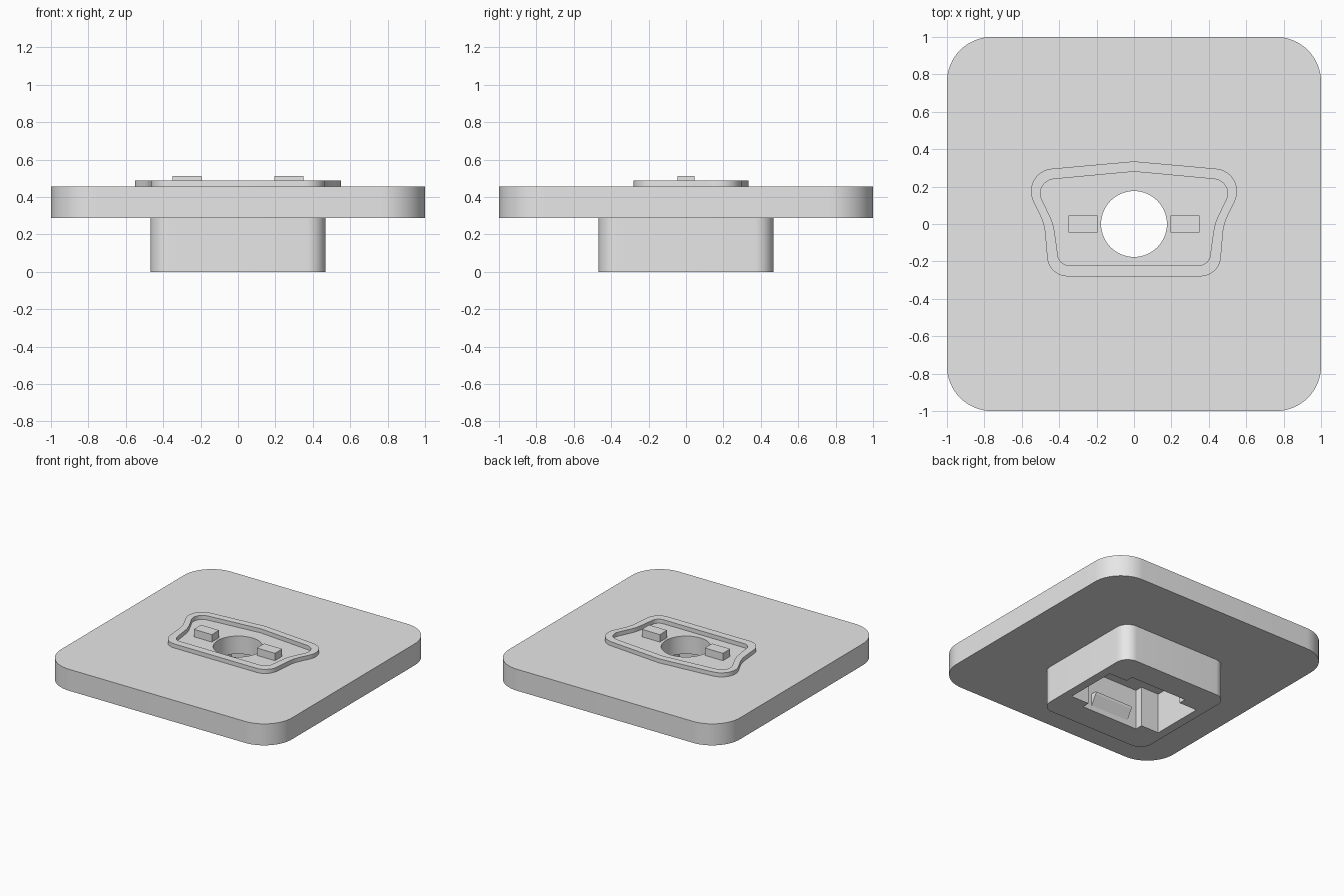
import bpy, bmesh, math
from mathutils import Vector

if "Cube" in bpy.data.objects:
    bpy.data.objects.remove(bpy.data.objects["Cube"])

grey = bpy.data.materials.new("plain_grey")
grey.diffuse_color = (0.8, 0.8, 0.8, 1)
grey.use_nodes = True
grey.node_tree.nodes["Principled BSDF"].inputs["Base Color"].default_value = grey.diffuse_color


def finish(name, bm):
    bmesh.ops.recalc_face_normals(bm, faces=bm.faces)
    me = bpy.data.meshes.new(name)
    bm.to_mesh(me)
    bm.free()
    ob = bpy.data.objects.new(name, me)
    bpy.context.collection.objects.link(ob)
    me.materials.append(grey)
    return ob


def rounded(corners, seg=10):
    """Closed outline from (x, y, tangent length) corners, each rounded by an arc."""
    out = []
    for i, (x, y, t) in enumerate(corners):
        p = Vector((x, y))
        if t == 0:
            out.append(p)
            continue
        a = (Vector(corners[i - 1][:2]) - p).normalized()
        b = (Vector(corners[(i + 1) % len(corners)][:2]) - p).normalized()
        half = a.angle(b) / 2
        c = p + (a + b).normalized() * (t / math.cos(half))
        r = t * math.tan(half)
        v0, v1 = (p + a * t - c) / r, (p + b * t - c) / r
        for k in range(seg + 1):
            f = k / seg
            ang = v0.angle(v1)
            v = (v0 * math.sin((1 - f) * ang) + v1 * math.sin(f * ang)) / math.sin(ang)
            out.append(c + v * r)
    return out


def prism(name, outline, z0, z1):
    bm = bmesh.new()
    face = bm.faces.new([bm.verts.new((x, y, z0)) for x, y in outline])
    ext = bmesh.ops.extrude_face_region(bm, geom=[face], use_keep_orig=True)
    for v in ext["geom"]:
        if isinstance(v, bmesh.types.BMVert):
            v.co.z = z1
    return finish(name, bm)


def rect(hx, hy, t=0, cx=0):
    return rounded([(cx + sx * hx, sy * hy, t) for sx, sy in ((-1, -1), (1, -1), (1, 1), (-1, 1))], 16)


def smooth(ob):
    bpy.ops.object.select_all(action='DESELECT')
    ob.select_set(True)
    bpy.context.view_layer.objects.active = ob
    bpy.ops.object.shade_smooth_by_angle(angle=math.radians(30))


def boolean(ob, other, op):
    mod = ob.modifiers.new(op, 'BOOLEAN')
    mod.object, mod.operation, mod.solver = other, op, 'EXACT'
    bpy.context.view_layer.objects.active = ob
    bpy.ops.object.modifier_apply(modifier=mod.name)
    bpy.data.objects.remove(other)


# Wide plate joined to the square socket below it
body = prism("plate_and_socket", rect(1, 1, 0.24), 0.287, 0.455)
boolean(body, prism("socket", rect(0.468, 0.468, 0.1), 0, 0.37), 'UNION')

# Socket cavity, a block with a shallower wing on each side, then the round hole
w, d, wx, wd = 0.245, 0.27, 0.4, 0.21
cross = [(-w, -d), (w, -d), (w, -wd), (wx, -wd), (wx, wd), (w, wd),
         (w, d), (-w, d), (-w, wd), (-wx, wd), (-wx, -wd), (-w, -wd)]
boolean(body, prism("cavity", cross, -0.1, 0.315), 'DIFFERENCE')
circle = [(0.176 * math.cos(a), 0.176 * math.sin(a)) for a in (k * math.tau / 64 for k in range(64))]
boolean(body, prism("hole", circle, 0.2, 0.6), 'DIFFERENCE')
smooth(body)

# Sloped catches on the front and back cavity walls
for side, name in ((-1, "front_catch"), (1, "back_catch")):
    bm = bmesh.new()
    ends = []
    for x in (-0.165, 0.165):
        ends.append([bm.verts.new((x, side * y, z)) for y, z in
                     ((d + 0.01, 0.04), (d, 0.04), (d - 0.045, 0.115), (d - 0.045, 0.135), (d + 0.01, 0.135))])
    for e in ends:
        bm.faces.new(e)
    for k in range(5):
        j = (k + 1) % 5
        bm.faces.new((ends[0][k], ends[0][j], ends[1][j], ends[1][k]))
    finish(name, bm)


# Raised rim with a pinched waist, mirrored left to right
def rim_outline(top, shoulder, waist, foot):
    right = [shoulder, waist, foot]
    left = [(-x, y, t) for x, y, t in reversed(right)]
    return rounded([(0, top, 0)] + right + left)


outer = rim_outline(0.335, (0.615, 0.28, 0.175), (0.48, 0, 0.05), (0.455, -0.28, 0.1))
inner = rim_outline(0.28, (0.54, 0.23, 0.11), (0.43, 0, 0.05), (0.4, -0.22, 0.05))
bm = bmesh.new()
loops = [[bm.verts.new((x, y, z)) for x, y in line]
         for line, z in ((outer, 0.455), (outer, 0.487), (inner, 0.487), (inner, 0.455))]
n = len(outer)
for i in range(4):
    a, b = loops[i], loops[(i + 1) % 4]
    for k in range(n):
        bm.faces.new((a[k], a[(k + 1) % n], b[(k + 1) % n], b[k]))
smooth(finish("raised_rim", bm))

# Locating tabs on either side of the hole
for cx, name in ((-0.273, "left_tab"), (0.273, "right_tab")):
    prism(name, rect(0.078, 0.045, 0, cx), 0.45, 0.513)
